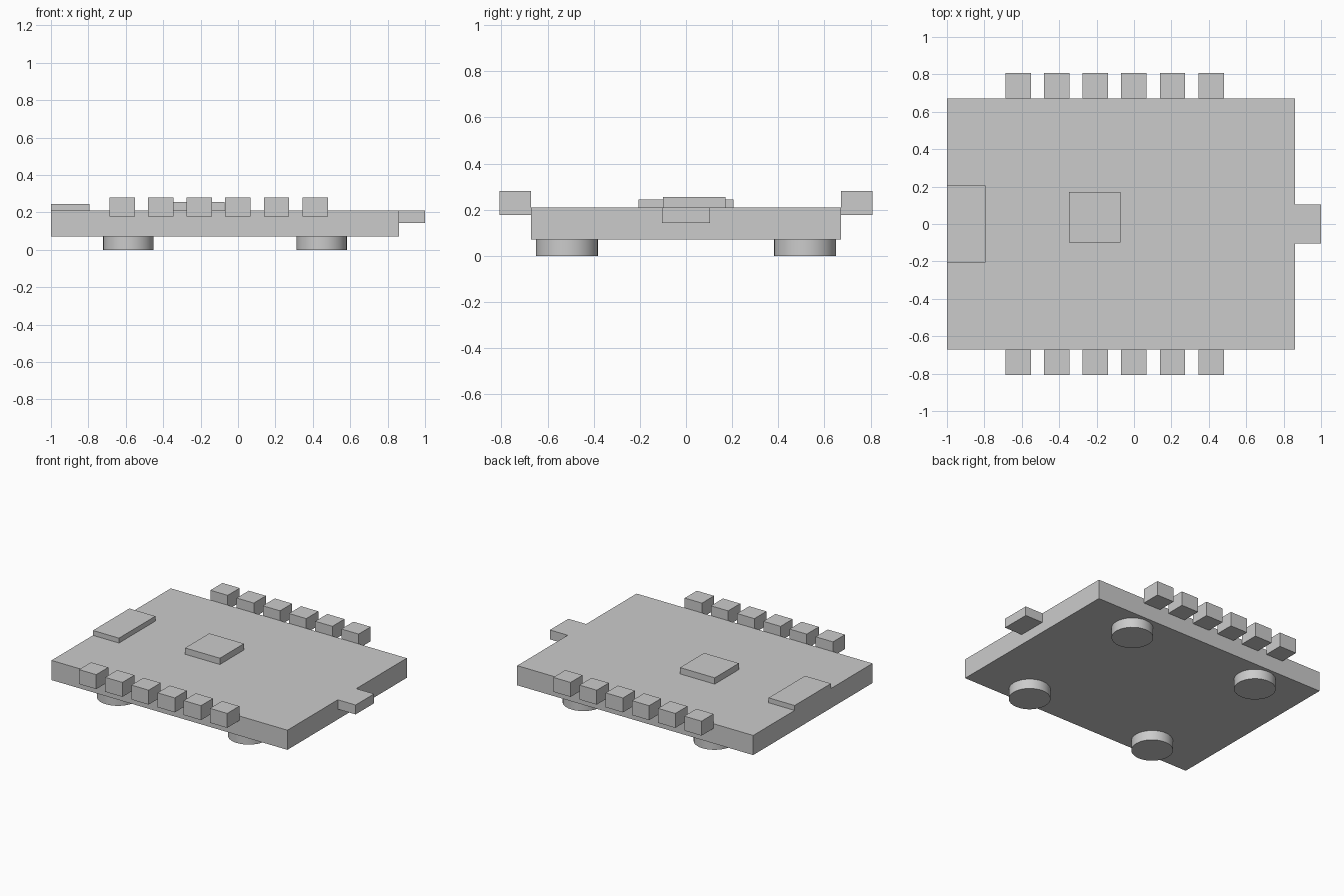
import bpy
import math

cube = bpy.data.objects.get("Cube")
if cube:
    bpy.data.objects.remove(cube, do_unlink=True)

# Single plain grey
grey = bpy.data.materials.new("plain_grey")
grey.use_nodes = True
colour = (0.6, 0.6, 0.6, 1)
grey.diffuse_color = colour
grey.node_tree.nodes["Principled BSDF"].inputs["Base Color"].default_value = colour


def box(name, x, y, z):
    """Box spanning the given (low, high) ranges."""
    spans = (x, y, z)
    bpy.ops.mesh.primitive_cube_add(size=1, location=[(a + b) / 2 for a, b in spans])
    ob = bpy.context.object
    ob.name = name
    ob.scale = [b - a for a, b in spans]
    bpy.ops.object.transform_apply(location=False, rotation=False, scale=True)
    ob.data.materials.append(grey)


BASE, TOP = 0.07, 0.21
EDGE = 0.672

# Board with its raised chip and the two end connectors
box("board", (-1, 0.86), (-EDGE, EDGE), (BASE, TOP))
box("chip", (-0.347, -0.073), (-0.1, 0.172), (TOP, 0.255))
box("end_plate", (-1, -0.795), (-0.205, 0.205), (TOP, 0.245))
box("end_tab", (0.86, 1), (-0.104, 0.104), (0.143, TOP))

for side, label in ((-1, "front"), (1, "back")):
    # Row of pins along the long edge
    y = sorted((side * EDGE, side * 0.808))
    for i in range(6):
        x = -0.62 + 0.2065 * i
        box(f"{label}_pin_{i + 1}", (x - 0.068, x + 0.068), y, (0.177, 0.28))

    # Round feet
    for x, end in ((-0.586, "right"), (0.447, "left")):
        bpy.ops.mesh.primitive_cylinder_add(
            vertices=32, radius=0.135, depth=BASE,
            location=(x, side * 0.516, BASE / 2))
        foot = bpy.context.object
        foot.name = f"{label}_{end}_foot"
        foot.data.materials.append(grey)
        bpy.ops.object.shade_smooth_by_angle(angle=math.radians(30))
